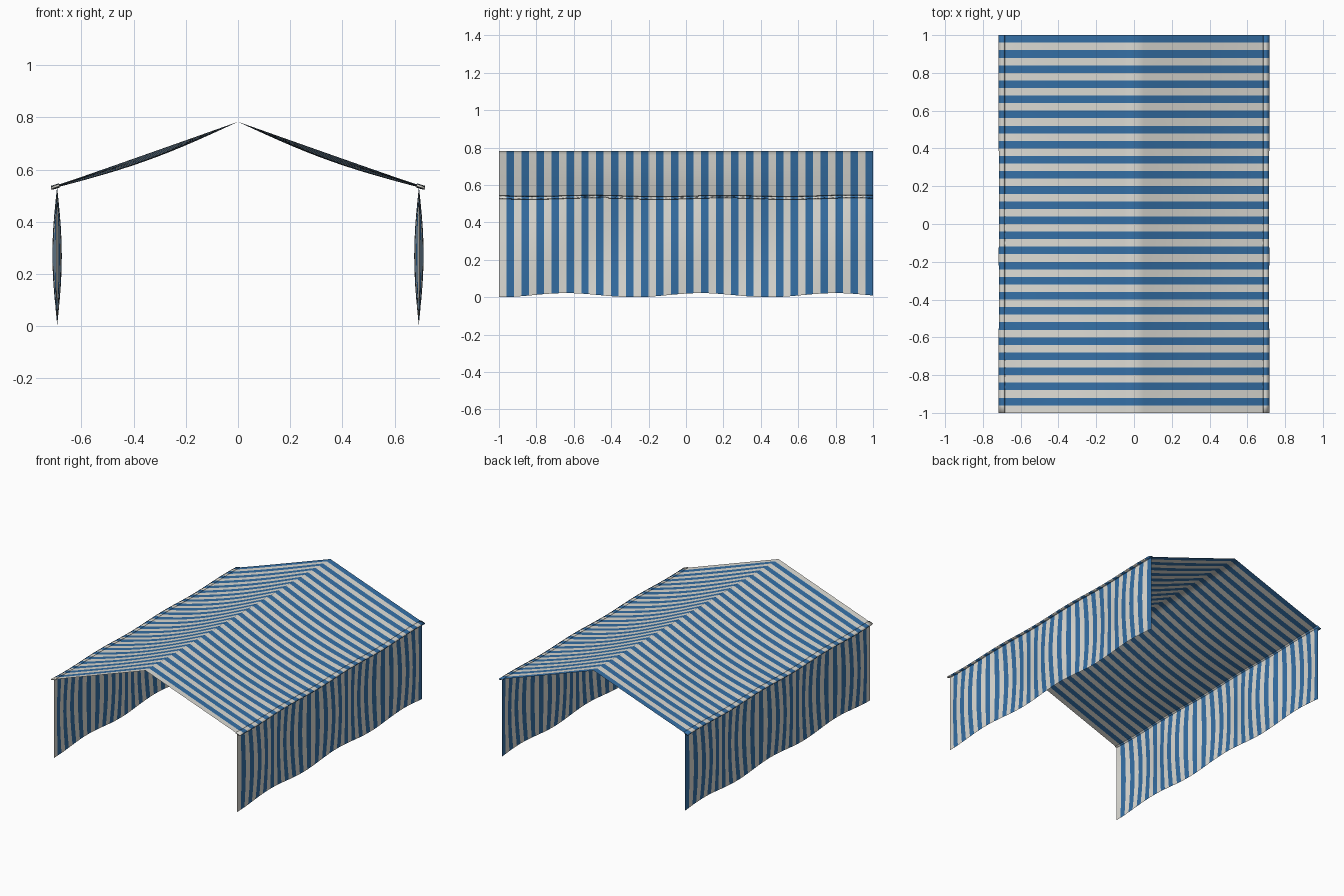
import bpy
import bmesh
from math import sin, cos, pi

if "Cube" in bpy.data.objects:
    bpy.data.objects.remove(bpy.data.objects["Cube"])

STRIPES = 50          # alternating cloth stripes along the 2 unit length


def material(name, rgb):
    mat = bpy.data.materials.new(name)
    mat.diffuse_color = (*rgb, 1)
    mat.use_nodes = True
    mat.node_tree.nodes["Principled BSDF"].inputs["Base Color"].default_value = mat.diffuse_color
    return mat


cream = material("cream_cloth", (0.72, 0.71, 0.66))
blue = material("blue_cloth", (0.035, 0.16, 0.38))


def striped_sheet(name, point, rows, flip=False, thickness=0):
    """Striped cloth from point(t, y), t in 0..1, mirrored to the other side."""
    bm = bmesh.new()
    grid = [[bm.verts.new(point(r / rows, -1 + 2 * s / STRIPES))
             for r in range(rows + 1)] for s in range(STRIPES + 1)]
    for s in range(STRIPES):
        for r in range(rows):
            quad = [grid[s][r], grid[s][r + 1], grid[s + 1][r + 1], grid[s + 1][r]]
            face = bm.faces.new(quad[::-1] if flip else quad)
            face.material_index = s % 2
            face.smooth = True
    mesh = bpy.data.meshes.new(name)
    bm.to_mesh(mesh)
    bm.free()
    mesh.materials.append(cream)
    mesh.materials.append(blue)
    obj = bpy.data.objects.new(name, mesh)
    bpy.context.collection.objects.link(obj)
    if thickness:
        solid = obj.modifiers.new("Thickness", 'SOLIDIFY')
        solid.thickness = thickness
        solid.offset = 0
    mirror = obj.modifiers.new("Mirror", 'MIRROR')
    mirror.use_clip = False
    return obj


def eave_wave(y):
    return 0.004 * cos(2 * pi * (y - 0.2) / 0.69)


# Roof slopes: straight at the gable ends, sagging between them
def roof(t, y):
    sag = 0.025 * sin(pi * t) * cos(pi * y / 2)
    return (0.715 * t, y, 0.783 - 0.253 * t - sag + eave_wave(y) * t ** 4)


striped_sheet("roof", roof, 14)


# Folded hem along each eave
def eave_hem(t, y):
    return roof(0.957 + 0.043 * t, y)


striped_sheet("eave_hem", eave_hem, 1, thickness=0.008)


# Side walls: billowing in the middle, with a wavy lower edge
def wall(t, y):
    billow = 0.018 * sin(pi * t) * sin(2 * pi * (y + 1) / 0.8)
    bottom = 0.011 * (1 - cos(2 * pi * (y + 1) / 0.72))
    return (0.693 + billow, y, bottom + (0.534 - bottom) * t)


striped_sheet("side_wall", wall, 10, flip=True)
